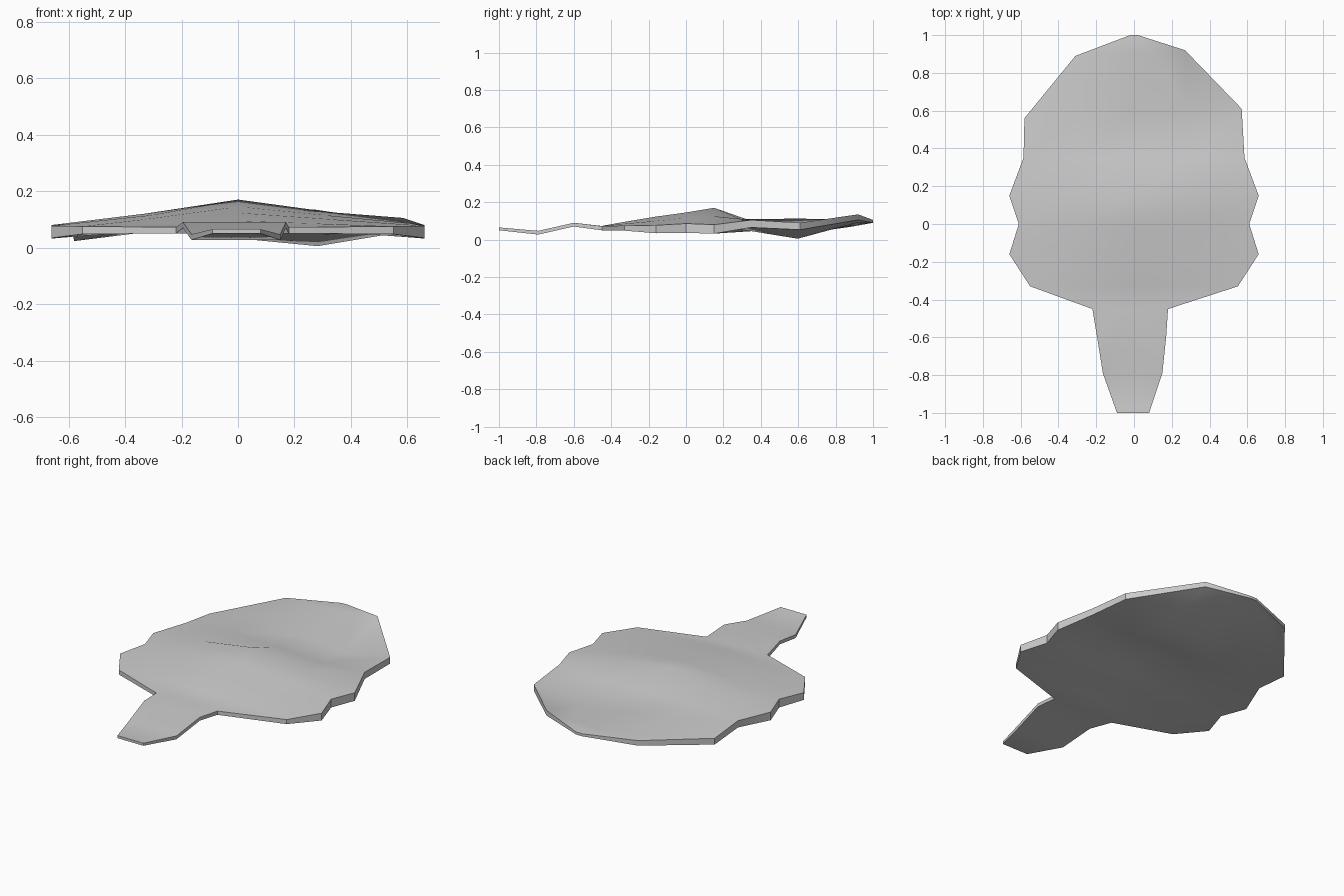
import bpy, bmesh

# Each cross row: left (x, y), right (x, y), top heights from left to right, thickness
rows = [
    ((-0.09, -1.00), (0.08, -1.00), (.065, .065, .065, .065, .065), .015),
    ((-0.165, -0.79), (0.15, -0.79), (.047, .047, .047, .047, .047), .02),
    ((-0.195, -0.60), (0.17, -0.60), (.09, .09, .09, .09, .09), .02),
    ((-0.22, -0.45), (0.18, -0.45), (.072, .072, .073, .072, .072), .022),
    ((-0.55, -0.33), (0.55, -0.33), (.075, .085, .095, .085, .075), .027),
    ((-0.66, -0.16), (0.66, -0.16), (.077, .10, .123, .10, .077), .043),
    ((-0.61, 0.00), (0.61, 0.00), (.086, .115, .145, .115, .086), .05),
    ((-0.66, 0.15), (0.66, 0.15), (.08, .12, .17, .125, .08), .048),
    ((-0.585, 0.35), (0.585, 0.35), (.085, .11, .10, .085, .105), .04),
    ((-0.58, 0.56), (0.57, 0.61), (.06, .112, .07, .042, .09), .037),
    ((-0.31, 0.89), (0.27, 0.92), (.10, .105, .11, .12, .135), .03),
    ((-0.02, 1.00), (0.02, 1.00), (.105, .105, .105, .105, .105), .015),
]

# Leaf blade with short stem: upper and lower skins joined by a rim
bm = bmesh.new()
top, bottom = [], []
for (lx, ly), (rx, ry), heights, thick in rows:
    t, b = [], []
    for i, z in enumerate(heights):
        k = i / (len(heights) - 1)
        x, y = lx + (rx - lx) * k, ly + (ry - ly) * k
        t.append(bm.verts.new((x, y, z)))
        b.append(bm.verts.new((x, y, z - thick)))
    top.append(t)
    bottom.append(b)
n = len(rows[0][2])
for r in range(len(rows) - 1):
    for grid in (top, bottom):
        for c in range(n - 1):
            bm.faces.new((grid[r][c], grid[r][c + 1], grid[r + 1][c + 1], grid[r + 1][c]))
    for c in (0, n - 1):
        bm.faces.new((top[r][c], top[r + 1][c], bottom[r + 1][c], bottom[r][c]))
for r in (0, -1):
    for c in range(n - 1):
        bm.faces.new((top[r][c], top[r][c + 1], bottom[r][c + 1], bottom[r][c]))
bmesh.ops.recalc_face_normals(bm, faces=bm.faces)

mesh = bpy.data.meshes.new("leaf")
bm.to_mesh(mesh)
bm.free()
leaf = bpy.data.objects.new("leaf", mesh)
bpy.context.collection.objects.link(leaf)
bpy.context.view_layer.objects.active = leaf
leaf.select_set(True)
bpy.ops.object.shade_smooth_by_angle(angle=0.6)
